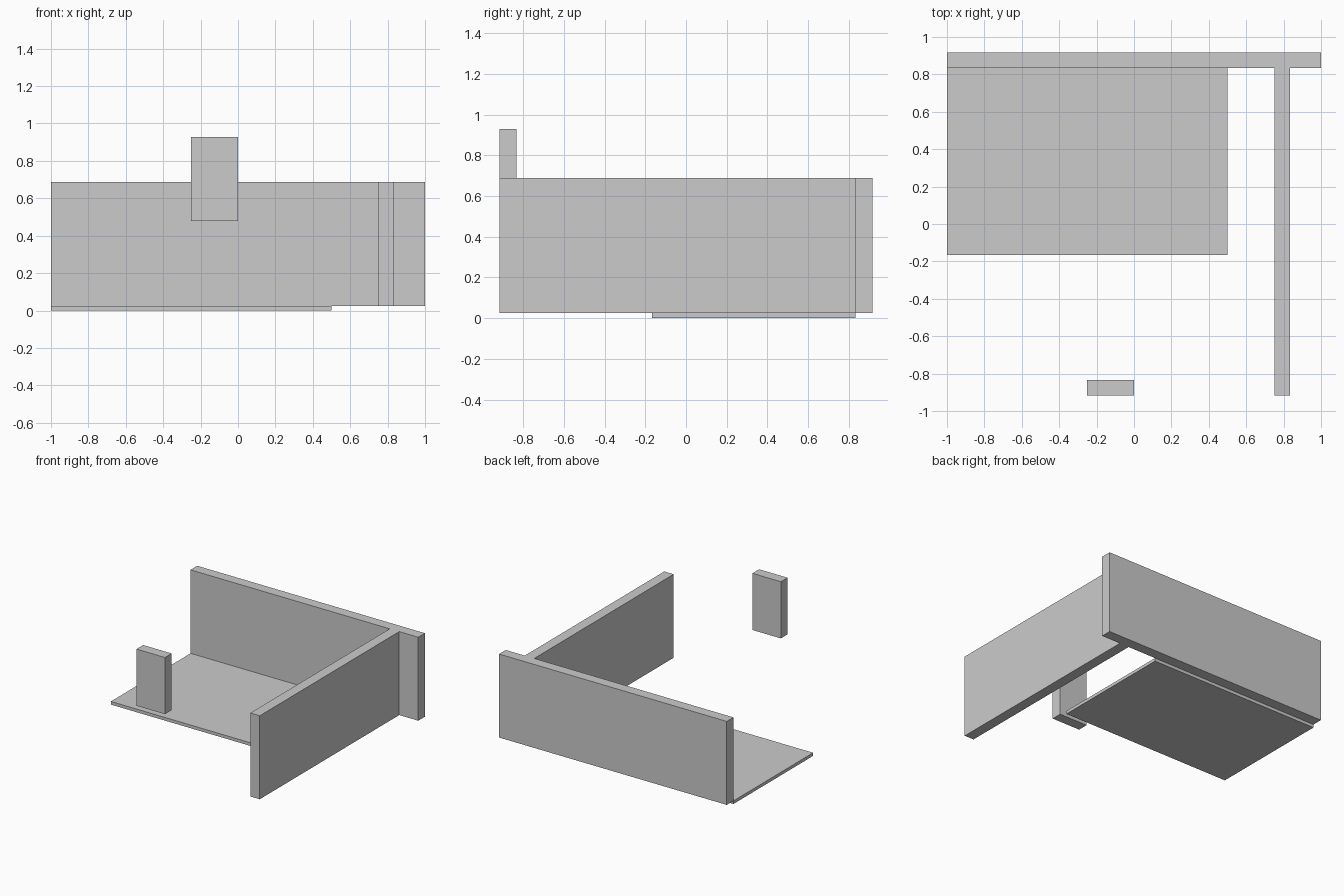
import bpy
import bmesh

if "Cube" in bpy.data.objects:
    bpy.data.objects.remove(bpy.data.objects["Cube"])

grey = bpy.data.materials.new("plain grey")
grey.diffuse_color = (0.6, 0.6, 0.6, 1)
grey.use_nodes = True
grey.node_tree.nodes["Principled BSDF"].inputs["Base Color"].default_value = grey.diffuse_color


def extrude_outline(name, outline, z0, z1):
    """Solid part from a flat outline (counter-clockwise) raised from z0 to z1."""
    bm = bmesh.new()
    base = bm.faces.new([bm.verts.new((x, y, z0)) for x, y in outline])
    top = bmesh.ops.extrude_face_region(bm, geom=[base], use_keep_orig=True)
    verts = [v for v in top["geom"] if isinstance(v, bmesh.types.BMVert)]
    bmesh.ops.translate(bm, verts=verts, vec=(0, 0, z1 - z0))
    bmesh.ops.recalc_face_normals(bm, faces=bm.faces[:])
    mesh = bpy.data.meshes.new(name)
    bm.to_mesh(mesh)
    bm.free()
    mesh.materials.append(grey)
    obj = bpy.data.objects.new(name, mesh)
    bpy.context.collection.objects.link(obj)
    return obj


def rectangle(x0, x1, y0, y1):
    return [(x0, y0), (x1, y0), (x1, y1), (x0, y1)]


# Thin floor slab
extrude_outline("floor_slab", rectangle(-1, 0.5, -0.167, 0.833), 0, 0.025)

# Back wall and side wall joined in a T plan
walls = [(-1, 0.833), (0.75, 0.833), (0.75, -0.917), (0.833, -0.917),
         (0.833, 0.833), (1, 0.833), (1, 0.917), (-1, 0.917)]
extrude_outline("walls", walls, 0.025, 0.688)

# Free-standing raised block at the front
extrude_outline("raised_block", rectangle(-0.25, 0, -0.917, -0.833), 0.478, 0.928)
